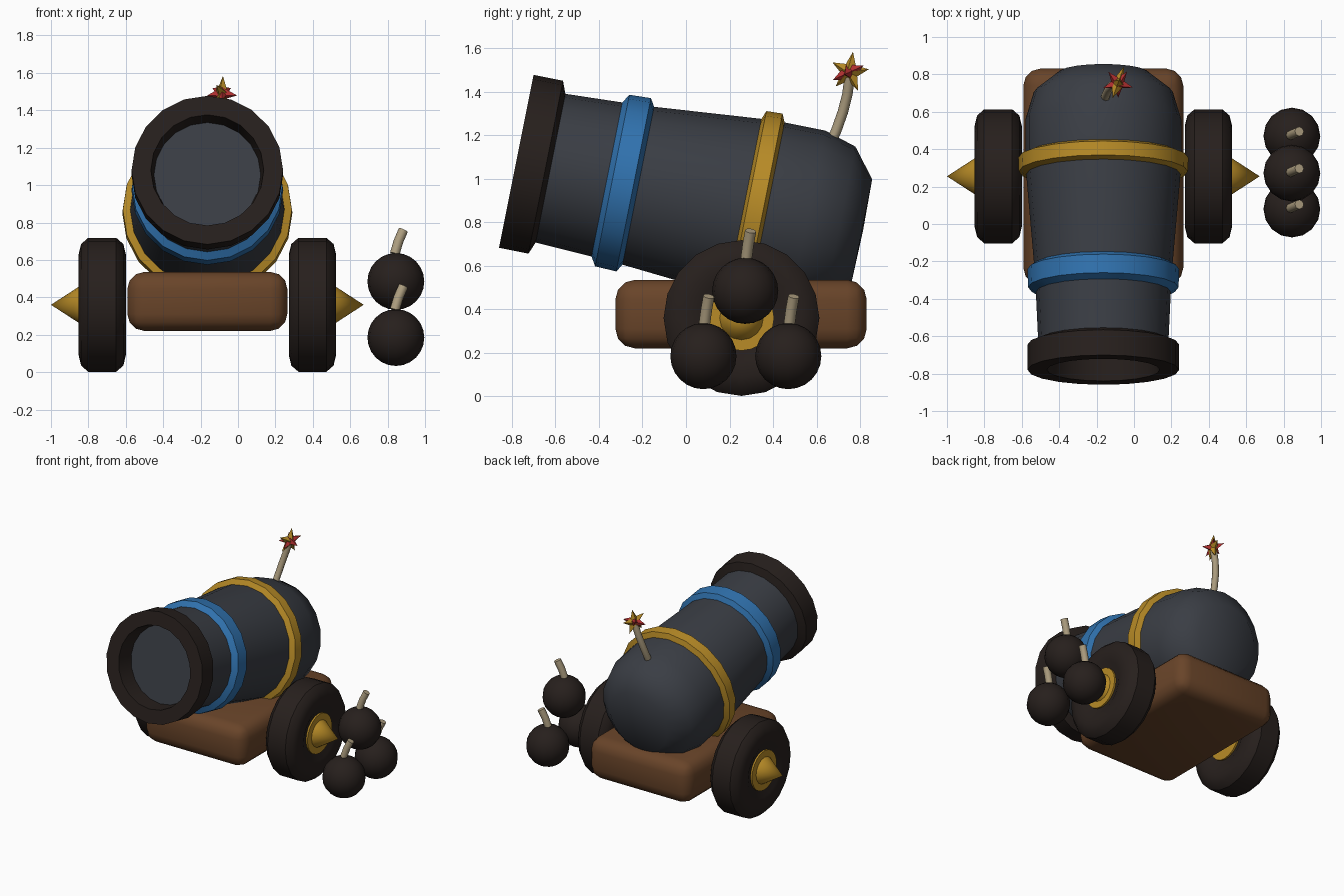
import bpy, bmesh, math
from mathutils import Matrix, Vector

if "Cube" in bpy.data.objects:
    bpy.data.objects.remove(bpy.data.objects["Cube"])

CX = -0.164  # centre line of the cannon


def material(name, rgb):
    m = bpy.data.materials.new(name)
    m.diffuse_color = (*rgb, 1)
    m.use_nodes = True
    m.node_tree.nodes["Principled BSDF"].inputs["Base Color"].default_value = m.diffuse_color
    return m


IRON = material("iron", (0.042, 0.047, 0.058))
DARK = material("dark", (0.02, 0.014, 0.012))
BLUE = material("blue", (0.03, 0.17, 0.43))
GOLD = material("gold", (0.48, 0.26, 0.02))
WOOD = material("wood", (0.14, 0.058, 0.022))
ROPE = material("rope", (0.43, 0.35, 0.22))
RED = material("red", (0.45, 0.03, 0.03))


def finish(name, bm, mat, smooth=40):
    bmesh.ops.recalc_face_normals(bm, faces=bm.faces)
    me = bpy.data.meshes.new(name)
    bm.to_mesh(me)
    bm.free()
    ob = bpy.data.objects.new(name, me)
    bpy.context.collection.objects.link(ob)
    me.materials.append(mat)
    if smooth:
        bpy.ops.object.select_all(action='DESELECT')
        bpy.context.view_layer.objects.active = ob
        ob.select_set(True)
        bpy.ops.object.shade_smooth_by_angle(angle=math.radians(smooth))
    return ob


def lathe(name, profile, mat, matrix, sides=20, closed=False, smooth=40):
    """Spin (distance, radius) points around local z."""
    bm = bmesh.new()
    rings = []
    for t, r in profile:
        if r == 0:
            rings.append([bm.verts.new(matrix @ Vector((0, 0, t)))] * sides)
        else:
            rings.append([bm.verts.new(matrix @ Vector((
                r * math.cos(2 * math.pi * i / sides),
                r * math.sin(2 * math.pi * i / sides), t))) for i in range(sides)])
    pairs = list(zip(rings, rings[1:])) + ([(rings[-1], rings[0])] if closed else [])
    for a, b in pairs:
        for i in range(sides):
            j = (i + 1) % sides
            bm.faces.new(dict.fromkeys((a[i], a[j], b[j], b[i])))
    return finish(name, bm, mat, smooth)


# Barrel parts share one tilted axis, starting at the muzzle centre
tilt = math.atan(0.2)
axis = Matrix.Translation((CX, -0.78, 1.08)) @ Matrix.Rotation(-math.pi / 2 - tilt, 4, 'X')

lathe("barrel", [(0.13, 0.0), (0.13, 0.347), (0.45, 0.362), (0.573, 0.37), (1.12, 0.417),
                 (1.364, 0.417), (1.515, 0.372), (1.62, 0.24), (1.625, 0)], IRON, axis, smooth=42)
lathe("muzzle", [(0.27, 0), (0.27, 0.268), (0.0, 0.302), (0.0, 0.405),
                 (0.138, 0.405), (0.162, 0.345), (0.275, 0.345), (0.275, 0)], DARK, axis)
lathe("front_band", [(0.418, 0.35), (0.45, 0.402), (0.55, 0.406), (0.575, 0.365)],
      BLUE, axis, closed=True, smooth=30)
lathe("rear_band", [(1.062, 0.40), (1.082, 0.452), (1.157, 0.455), (1.177, 0.41)],
      GOLD, axis, closed=True, smooth=30)

# Carriage block with rounded edges
bm = bmesh.new()
bmesh.ops.create_cube(bm, size=1, matrix=Matrix.Translation((CX, 0.253, 0.378))
                      @ Matrix.Diagonal((0.855, 1.155, 0.315, 1)))
bmesh.ops.bevel(bm, geom=bm.edges[:], offset=0.09, segments=3, profile=0.5, affect='EDGES')
finish("carriage", bm, WOOD, 50)

# Wheels with hub discs and cone caps, local z pointing outward
for side, label in ((-1, "left"), (1, "right")):
    m = Matrix.Translation((CX + side * 0.562, 0.255, 0.36)) @ Matrix.Rotation(side * math.pi / 2, 4, 'Y')
    half = [(0.105, 0), (0.105, 0.17), (0.12, 0.20), (0.126, 0.27), (0.113, 0.325), (0.075, 0.358)]
    lathe(label + "_wheel", half + [(-t, r) for t, r in reversed(half)], DARK, m)
    lathe(label + "_hub", [(-0.118, 0), (-0.118, 0.15), (0.118, 0.15), (0.118, 0)], GOLD, m, 20)
    lathe(label + "_axle_cone", [(0.11, 0), (0.11, 0.105), (0.126, 0.096), (0.274, 0)], GOLD, m, 16)


def rope(name, points, radius, sides=8):
    """Tube of rings following the points."""
    bm = bmesh.new()
    pts = [Vector(p) for p in points]
    rings = []
    for k, p in enumerate(pts):
        d = pts[min(k + 1, len(pts) - 1)] - pts[max(k - 1, 0)]
        q = Vector((0, 0, 1)).rotation_difference(d)
        rings.append([bm.verts.new(p + q @ Vector((
            radius * math.cos(2 * math.pi * i / sides),
            radius * math.sin(2 * math.pi * i / sides), 0))) for i in range(sides)])
    for a, b in zip(rings, rings[1:]):
        for i in range(sides):
            j = (i + 1) % sides
            bm.faces.new((a[i], a[j], b[j], b[i]))
    bm.faces.new(rings[0])
    bm.faces.new(rings[-1])
    finish(name, bm, mat=ROPE, smooth=50)


def star(name, mat, matrix, outer, inner, thick):
    """Five-pointed star with raised centres on both faces."""
    bm = bmesh.new()
    rim = []
    for i in range(10):
        a = math.pi / 2 + i * math.pi / 5
        r = inner if i % 2 else outer
        rim.append(bm.verts.new(matrix @ Vector((r * math.cos(a), r * math.sin(a), 0))))
    for z in (thick, -thick):
        tip = bm.verts.new(matrix @ Vector((0, 0, z)))
        for i in range(10):
            bm.faces.new((rim[i], rim[(i + 1) % 10], tip))
    finish(name, bm, mat, 0)


# Main fuse and its spark of two crossed stars
rope("fuse", [(-0.158, 0.65, 1.13), (-0.15, 0.69, 1.22), (-0.135, 0.722, 1.31),
              (-0.115, 0.742, 1.39), (-0.092, 0.752, 1.47)], 0.024)
spark = Matrix.Translation((-0.086, 0.752, 1.49))
star("spark_gold", GOLD, spark @ Matrix.Rotation(math.radians(70), 4, 'Z')
     @ Matrix.Rotation(math.pi / 2, 4, 'X') @ Matrix.Rotation(math.radians(-10), 4, 'Z'),
     0.095, 0.042, 0.035)
star("spark_red", RED, spark @ Matrix.Rotation(math.radians(25), 4, 'X')
     @ Matrix.Rotation(math.radians(-35), 4, 'Z'), 0.085, 0.036, 0.038)

# Stack of three round bombs with short fuses
for n, (y, z) in enumerate(((0.08, 0.185), (0.47, 0.185), (0.272, 0.485)), 1):
    bm = bmesh.new()
    bmesh.ops.create_uvsphere(bm, u_segments=16, v_segments=12, radius=0.152,
                              matrix=Matrix.Translation((0.844, y, z)))
    finish("bomb_%d" % n, bm, DARK, 50)
    rope("bomb_fuse_%d" % n, [(0.838, y + 0.005, z + 0.148), (0.858, y + 0.014, z + 0.215),
                              (0.884, y + 0.025, z + 0.275)], 0.026)
